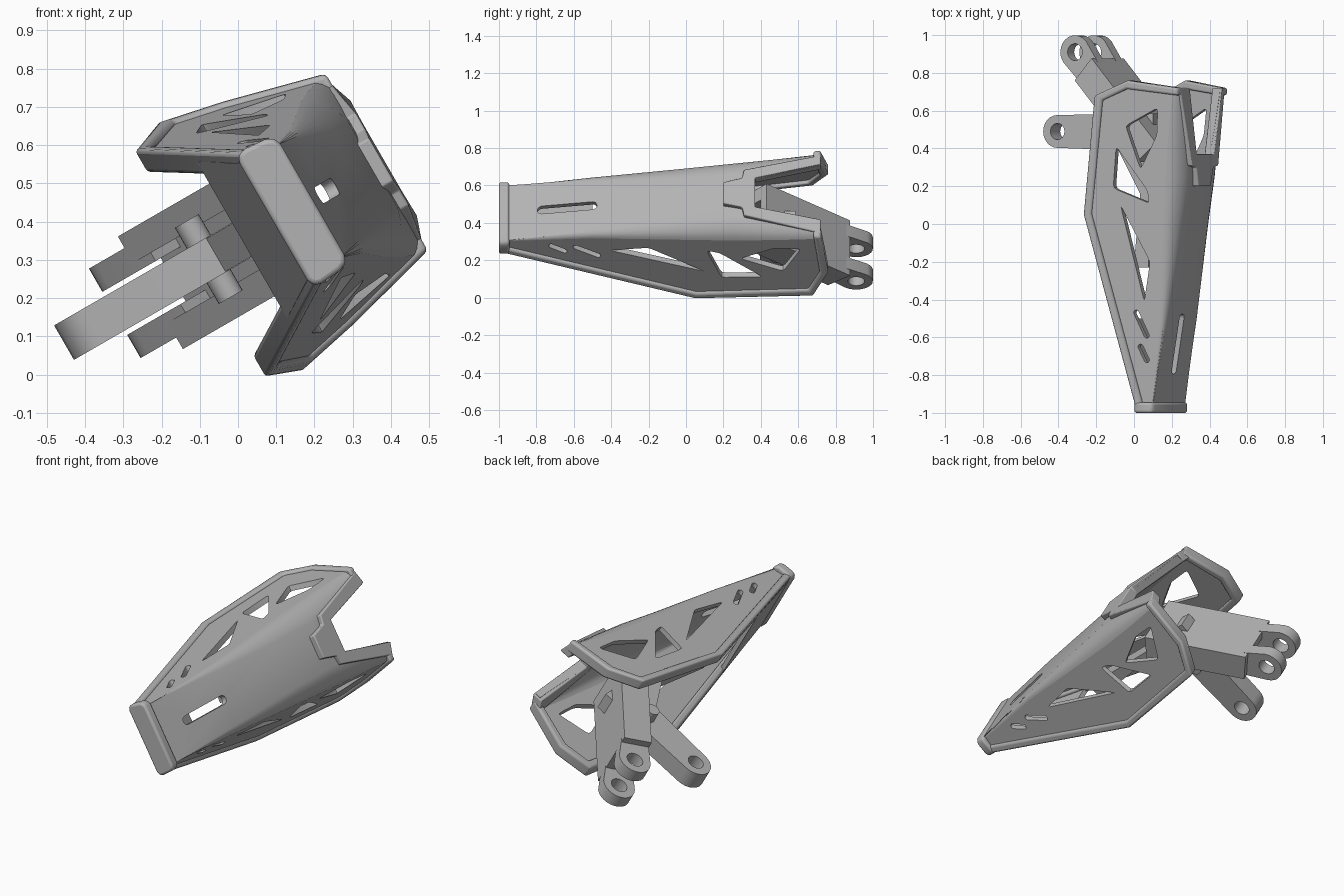
import bpy, bmesh, math
from mathutils import Vector

if "Cube" in bpy.data.objects:
    bpy.data.objects.remove(bpy.data.objects["Cube"], do_unlink=True)

grey = bpy.data.materials.new("plain_grey")
grey.use_nodes = True
grey.diffuse_color = (0.45, 0.45, 0.45, 1)
grey.node_tree.nodes["Principled BSDF"].inputs["Base Color"].default_value = grey.diffuse_color

TILT = math.radians(30)
OUT = Vector((math.cos(TILT), 0, math.sin(TILT)))     # outward, through the cover
SIDE = Vector((-math.sin(TILT), 0, math.cos(TILT)))   # across, plate to plate


def place(y, u, w):
    """Point from length y, outward u and sideways w."""
    return OUT * u + SIDE * (0.3 + w) + Vector((0, y, 0))


def half_width(y, u):
    return 0.355 + 0.085 * y - 0.25 * u


def side_map(s):
    return lambda y, u, d: place(y, u, s * (half_width(y, u) - d))


def span_map(y, u, f):
    return place(y, u, f * (half_width(y, u) - 0.03))


def cover_map(y, w, d):
    return place(y, 0.6 + 0.03 * (y - 0.5) - 0.35 * max(0, abs(w) - 0.15) - d, w)


def cap_map(w, u, y):
    return place(y, u, w)


def finish(bm, name, bevel=0):
    mesh = bpy.data.meshes.new(name)
    bm.to_mesh(mesh)
    bm.free()
    mesh.materials.append(grey)
    ob = bpy.data.objects.new(name, mesh)
    bpy.context.collection.objects.link(ob)
    if bevel:
        mod = ob.modifiers.new("bevel", 'BEVEL')
        mod.width, mod.segments, mod.limit_method = bevel, 3, 'ANGLE'
        mod.angle_limit = math.radians(40)
    return ob


def prism(name, outlines, d0, d1, mapping=place, bevel=0):
    """Extrude one or more flat outlines between two depths."""
    bm = bmesh.new()
    for pts in outlines:
        a = [bm.verts.new(mapping(p, q, d0)) for p, q in pts]
        b = [bm.verts.new(mapping(p, q, d1)) for p, q in pts]
        bm.faces.new(a)
        bm.faces.new(b[::-1])
        for i in range(len(pts)):
            j = (i + 1) % len(pts)
            bm.faces.new((a[j], a[i], b[i], b[j]))
    bmesh.ops.recalc_face_normals(bm, faces=bm.faces)
    return finish(bm, name, bevel)


def activate(ob):
    bpy.ops.object.select_all(action='DESELECT')
    ob.select_set(True)
    bpy.context.view_layer.objects.active = ob


def cut(ob, cutter):
    mod = ob.modifiers.new("cut", 'BOOLEAN')
    mod.object, mod.operation, mod.solver = cutter, 'DIFFERENCE', 'EXACT'
    activate(ob)
    bpy.ops.object.modifier_apply(modifier="cut")
    bpy.data.objects.remove(cutter, do_unlink=True)


def smooth(ob):
    activate(ob)
    bpy.ops.object.shade_smooth_by_angle(angle=math.radians(35))


def arc(c, r, start, end, n=12):
    return [(c[0] + r * math.cos(start + (end - start) * i / n),
             c[1] + r * math.sin(start + (end - start) * i / n)) for i in range(n + 1)]


def circle(c, r, n=24):
    return arc(c, r, 0, math.tau, n)[:-1]


def capsule(a, b, r):
    t = math.atan2(b[1] - a[1], b[0] - a[0])
    return arc(b, r, t - math.pi / 2, t + math.pi / 2, 8) + arc(a, r, t + math.pi / 2, t + 1.5 * math.pi, 8)


def rounded(pts, r=0.02):
    out = []
    for i, p in enumerate(pts):
        p = Vector(p)
        a = p + (Vector(pts[i - 1]) - p).normalized() * r
        b = p + (Vector(pts[(i + 1) % len(pts)]) - p).normalized() * r
        out += [tuple(a), tuple((a + b) * 0.25 + p * 0.5), tuple(b)]
    return out


# Cover stations: length, plate edge height, half width of flat top, top height
STATIONS = [(-0.97, .37, .17, .385), (-0.5, .44, .15, .465), (0, .48, .13, .54),
            (0.25, .50, .13, .58), (0.5, .53, .145, .595), (0.71, .56, .16, .605)]

# Side plates: recessed panel with windows, and a raised rim
top_edge = [(y, u) for y, u, _, _ in reversed(STATIONS)]
panel = [(-.97, .31), (.05, .08), (.67, .165), (.735, .325)] + top_edge
rim = [(-.98, .295), (.05, .06), (.68, .145), (.76, .325), (.72, .592),
       (.68, .592), (.715, .32), (.655, .185), (.055, .1), (-.95, .33)]
windows = [rounded([(.52, .30), (.615, .475), (.47, .465), (.29, .37)]),
           rounded([(.41, .245), (.19, .22), (.11, .41), (.18, .40)]),
           rounded([(.10, .255), (-.20, .40), (-.41, .36)]),
           capsule((-.47, .315), (-.59, .365), .014),
           capsule((-.65, .33), (-.72, .36), .014)]
for s, tag in ((1, "upper"), (-1, "lower")):
    ob = prism(tag + "_side_panel", [panel], 0.015, 0.045, side_map(s))
    cut(ob, prism("window_cutter", windows, -0.1, 0.13, side_map(s)))
    smooth(ob)
    smooth(prism(tag + "_side_rim", [rim], 0, 0.07, side_map(s), 0.012))

# Sloping floor that closes the narrow front of the shell
prism("front_floor", [[(-.97, .29), (-.5, .185), (-.5, .21), (-.97, .315)]], -1, 1, span_map)

# Cover: lofted shell with rounded shoulders
bm = bmesh.new()
rows = []
for y, ue, wt, ut in STATIONS:
    we = half_width(y, ue) - 0.015
    half = []
    for i in range(6):
        t = i / 5
        bulge = 2 * t * (1 - t)
        corner = (we * 0.8 + wt * 0.2, ut * 0.75 + ue * 0.25)
        half.append(((1 - t) ** 2 * we + bulge * corner[0] + t * t * wt,
                     (1 - t) ** 2 * ue + bulge * corner[1] + t * t * ut))
    profile = half + [(-w, u) for w, u in reversed(half)]
    rows.append([bm.verts.new(place(y, u, w)) for w, u in profile])
for a, b in zip(rows, rows[1:]):
    for i in range(len(a) - 1):
        bm.faces.new((a[i], a[i + 1], b[i + 1], b[i]))
bm.normal_update()
if sum(f.normal.dot(OUT) for f in bm.faces) < 0:
    bmesh.ops.reverse_faces(bm, faces=bm.faces)
cover = finish(bm, "cover")
mod = cover.modifiers.new("shell", 'SOLIDIFY')
mod.thickness, mod.offset = 0.03, -1
activate(cover)
bpy.ops.object.modifier_apply(modifier="shell")
notch = [(.8, -.185), (.37, -.09), (.37, .09), (.8, .185)]
slot = capsule((-.77, 0), (-.50, 0), .024)
cut(cover, prism("notch_cutter", [notch], -0.2, 0.2, cover_map))
cut(cover, prism("slot_cutter", [slot], -0.1, 0.28, cover_map))
smooth(cover)

# Raised rim around the rear notch, with a tongue at its front
rim_half = [(.72, .265), (.70, .235), (.31, .14), (.30, .09), (.20, .065)]
inner_half = [(.72, .17), (.37, .09)]
notch_rim = ([(y, -w) for y, w in rim_half] + rim_half[::-1]
             + inner_half + [(y, -w) for y, w in inner_half[::-1]])
smooth(prism("notch_rim", [notch_rim], -0.015, 0.045, cover_map, 0.006))

# Front end cap
cap = rounded([(-.205, .28), (.205, .28), (.195, .398), (-.195, .398)], 0.03)
smooth(prism("front_cap", [cap], -1, -0.945, cap_map, 0.012))

# Centre link with an eye at its free end, and the strut it hangs from
eye = (.49, -.265)
link = [(.385, .32)] + arc(eye, .087, math.pi, math.tau) + [(.585, .32)]
ob = prism("centre_link", [link], -0.052, 0.052)
cut(ob, prism("eye_cutter", [circle(eye, .043)], -0.2, 0.2))
smooth(ob)
prism("inner_strut", [[(-.23, .2), (.16, .24), (.42, .09), (.5, .29), (-.23, .29)]], -0.05, 0.05)
smooth(prism("link_pin", [circle((.49, .085), .036)], -0.115, 0.115))

# Forked arm: two lugs, two cheeks and a rear web, set along a slanted axis
tip = Vector((.91, -.11))
along = Vector((.75, -.66)).normalized()
across = Vector((.66, .75)).normalized()


def slanted(pts):
    return [tuple(tip + along * t + across * s) for t, s in pts]


lug = slanted([(-.2, -.08)] + arc((0, 0), .089, -math.pi / 2, math.pi / 2) + [(-.2, .06)])
cheek = slanted([(-.125, -.085), (-.11, .03), (-.70, .03), (-.70, -.085)])
web = slanted([(-.11, .02), (-.105, .07), (-.70, .07), (-.70, .02)])
for s, tag in ((1, "upper"), (-1, "lower")):
    ob = prism(tag + "_fork_lug", [lug], s * 0.065, s * 0.135)
    cut(ob, prism("lug_cutter", [circle(tip, .045)], -0.3, 0.3))
    smooth(ob)
    prism(tag + "_fork_cheek", [cheek], s * 0.09, s * 0.17)
prism("fork_web", [web], -0.17, 0.17)
